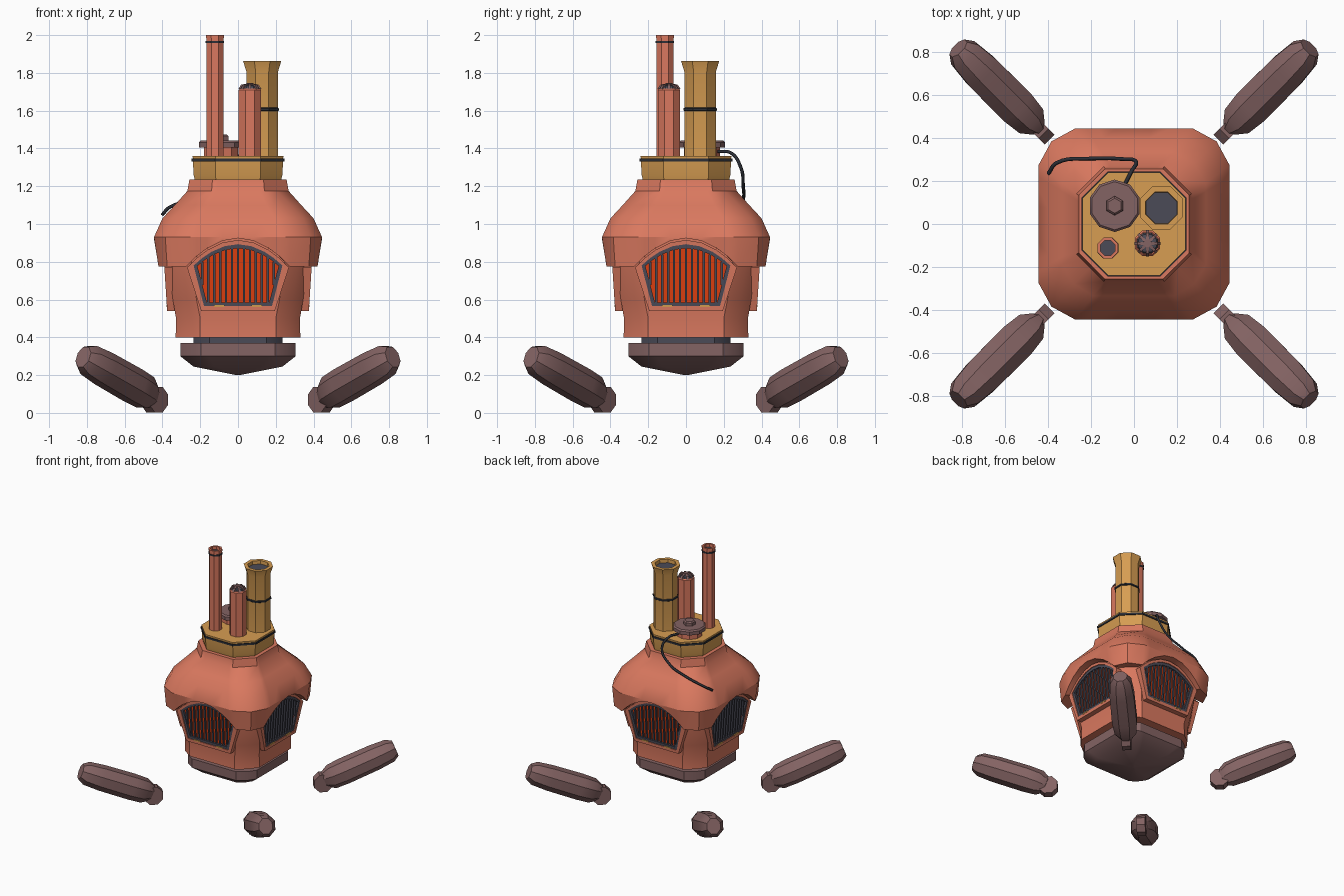
import bpy, bmesh, math
from mathutils import Matrix, Vector

cube = bpy.data.objects.get("Cube")
if cube:
    bpy.data.objects.remove(cube, do_unlink=True)


def material(name, r, g, b):
    m = bpy.data.materials.new(name)
    m.use_nodes = True
    m.diffuse_color = (r, g, b, 1)
    m.node_tree.nodes["Principled BSDF"].inputs["Base Color"].default_value = (r, g, b, 1)
    return m


TERRACOTTA = material("terracotta", .70, .19, .115)
BROWN = material("dusky_brown", .23, .125, .125)
GOLD = material("brass", .68, .34, .085)
GREY = material("slate_grey", .07, .07, .095)
BLACK = material("soot_black", .025, .028, .037)
GLOW = material("fire_red", .75, .05, .005)


def finish(name, bm, mat, matrix=Matrix()):
    bmesh.ops.recalc_face_normals(bm, faces=bm.faces)
    mesh = bpy.data.meshes.new(name)
    bm.to_mesh(mesh)
    bm.free()
    mesh.materials.append(mat)
    ob = bpy.data.objects.new(name, mesh)
    bpy.context.collection.objects.link(ob)
    ob.matrix_world = matrix
    bpy.ops.object.select_all(action='DESELECT')
    ob.select_set(True)
    bpy.context.view_layer.objects.active = ob
    bpy.ops.object.shade_smooth_by_angle(angle=math.radians(32))
    return ob


def add_loft(bm, rings, caps=True, closed=False):
    """Skin a row of rings that share a point count."""
    rows = [[bm.verts.new(p) for p in ring] for ring in rings]
    pairs = list(zip(rows, rows[1:])) + ([(rows[-1], rows[0])] if closed else [])
    n = len(rows[0])
    for a, b in pairs:
        for i in range(n):
            j = (i + 1) % n
            bm.faces.new((a[i], a[j], b[j], b[i]))
    if caps and not closed:
        bm.faces.new(rows[0])
        bm.faces.new(rows[-1])


def loft(name, rings, mat, matrix=Matrix(), **kw):
    bm = bmesh.new()
    add_loft(bm, rings, **kw)
    return finish(name, bm, mat, matrix)


def turned(name, profile, mat, x=0, y=0, sides=8, **kw):
    """Lathe a list of (radius, height)."""
    rings = [[(r * math.cos(math.tau * (i + .5) / sides),
               r * math.sin(math.tau * (i + .5) / sides), z) for i in range(sides)]
             for r, z in profile]
    return loft(name, rings, mat, Matrix.Translation((x, y, 0)), **kw)


STEPS = (-1, -.8, -.6, -.3, 0, .3, .6, .8, 1)


def section(half, side, corner, height):
    """Rounded square ring; height is a number or a function of the side position."""
    pts = []
    for k in range(4):
        turn = Matrix.Rotation(k * math.pi / 2, 3, 'Z')
        for s in STEPS:
            t = s * side
            z = height(t) if callable(height) else height
            pts.append(turn @ Vector((t, -half, z)))
        z = height(side) if callable(height) else height
        pts.append(turn @ Vector((corner, -corner, z)))
    return pts


# Base dish and its neck
loft("base_dish", [section(.01, .007, .009, .20), section(.235, .15, .2, .245),
                   section(.305, .195, .26, .30), section(.305, .195, .26, .37)], BROWN)
loft("base_neck", [section(.235, .15, .2, .36), section(.235, .15, .2, .41)], GREY)

# Furnace wall
loft("furnace_wall", [section(.33, .20, .275, .40), section(.328, .20, .275, .50),
                      section(.345, .22, .29, .60), section(.366, .245, .315, .78),
                      section(.372, .25, .32, .96)], TERRACOTTA)


# Hood, with its lower edge arched over each window
def arch(t):
    return max(.77, .925 - 2 * t * t)


hood = [section(.35, .26, .30, arch), section(.42, .275, .375, arch)]
for p in hood[1]:
    # Flare the lower edge outwards where the arch climbs
    if abs(abs(p.x) - .42) < 1e-4:
        p.x *= 1 + .06 * (p.z - .77) / .155
    elif abs(abs(p.y) - .42) < 1e-4:
        p.y *= 1 + .06 * (p.z - .77) / .155
for z, h, s, c in ((.93, .445, .275, .385), (1.03, .40, .24, .345), (1.10, .335, .19, .28),
                   (1.175, .268, .14, .205), (1.235, .257, .135, .196)):
    hood.append(section(h, s, c, z))
bm = bmesh.new()
add_loft(bm, hood, caps=False)
bmesh.ops.contextual_create(bm, geom=[e for e in bm.edges if all(v.co.z > 1.23 for v in e.verts)])
finish("hood", bm, TERRACOTTA)

# Brass collar with a dark band
loft("collar", [section(.225, .115, .17, 1.22), section(.235, .12, .178, 1.26),
                section(.24, .12, .18, 1.36)], GOLD)
loft("collar_band", [section(.245, .123, .184, 1.332), section(.245, .123, .184, 1.347)], BLACK)


# Windows: local front faces -y and leans out a little with height
def place(u, z, n):
    return (u, -(n + .065 * (z - .54)), z)


def outline(low_half, low_z, half, side_z, top_z, n):
    pts = [(s * half, top_z - (top_z - side_z) * s * s) for s in STEPS]
    pts += [(low_half, low_z), (-low_half, low_z)]
    return [place(u, z, n) for u, z in pts]


FRAME = (.195, .54, .27, .77, .915)
INNER = (.18, .565, .235, .78, .893)
PANE = (.165, .585, .215, .778, .872)


def ring(name, outer, inner, back, front, mat, matrix):
    loft(name, [outline(*outer, back), outline(*outer, front),
                outline(*inner, front), outline(*inner, back)], mat, matrix, closed=True)


for k, side in enumerate(("front", "left", "back", "right")):
    turn = Matrix.Rotation(k * math.pi / 2, 4, 'Z')
    ring(side + "_window_frame", FRAME, INNER, .30, .375, TERRACOTTA, turn)
    ring(side + "_window_lining", INNER, PANE, .30, .369, GREY, turn)
    loft(side + "_window_fire", [outline(*PANE, .31), outline(*PANE, .352)], GLOW, turn)
    bm = bmesh.new()
    for i in range(-6, 7):
        u = i * .0315
        top = .872 - .094 * (u / .215) ** 2
        low = .585 + max(0, abs(u) - .165) * 3.86
        rings = [[place(u + d, z, n) for d, z in
                  ((-.006, low), (.006, low), (.006, top), (-.006, top))] for n in (.345, .365)]
        add_loft(bm, rings)
    finish(side + "_window_bars", bm, GREY, turn)
    bm = bmesh.new()
    for u in (-.1, .1):
        add_loft(bm, [[place(u + d, z, n) for d, z in
                       ((-.028, .56), (.028, .56), (.028, .57), (-.028, .57))] for n in (.36, .377)])
    finish(side + "_window_catches", bm, GOLD, turn)

# Tall thin chimney
x, y = -.122, -.112
turned("tall_chimney", [(.049, 1.35), (.049, 1.985), (.052, 1.985), (.052, 2), (.037, 2), (.037, 1.95)],
       TERRACOTTA, x, y, caps=False)
turned("tall_chimney_soot", [(.04, 1.96), (.04, 1.975)], GREY, x, y)
turned("tall_chimney_band", [(.053, 1.958), (.053, 1.97)], BLACK, x, y)

# Short chimney with a slatted cap
x, y = .063, -.09
turned("short_chimney", [(.064, 1.35), (.064, 1.71), (.056, 1.718)], TERRACOTTA, x, y)
turned("short_chimney_cap", [(.054, 1.715), (.045, 1.73), (.02, 1.738)], GREY, x, y)
turned("short_chimney_button", [(.02, 1.73), (.018, 1.747)], BROWN, x, y)
bm = bmesh.new()
for k in range(8):
    spoke = Matrix.Rotation(k * math.tau / 8, 4, 'Z')
    add_loft(bm, [[spoke @ Vector((r, w, z)) for r, z in
                   ((.01, 1.715), (.061, 1.715), (.047, 1.737), (.01, 1.745))] for w in (-.007, .007)])
finish("short_chimney_slats", bm, BROWN, Matrix.Translation((x, y, 0)))

# Wide brass chimney with a flared mouth
x, y = .128, .075
turned("wide_chimney", [(.09, 1.35), (.09, 1.805), (.109, 1.862), (.08, 1.862), (.076, 1.80)],
       GOLD, x, y, caps=False)
turned("wide_chimney_soot", [(.079, 1.82), (.079, 1.835)], GREY, x, y)
turned("wide_chimney_band", [(.09, 1.598), (.096, 1.602), (.096, 1.612), (.09, 1.616)], BLACK, x, y)

# Lidded filler
x, y = -.09, .085
turned("filler_neck", [(.095, 1.35), (.095, 1.41)], TERRACOTTA, x, y, sides=10)
turned("filler_lid", [(.122, 1.405), (.122, 1.432), (.112, 1.442)], BROWN, x, y, sides=10)
turned("filler_knob", [(.045, 1.44), (.045, 1.465), (.035, 1.475)], BROWN, x, y, sides=6)

# Hanging cable
curve = bpy.data.curves.new("cable", 'CURVE')
curve.dimensions = '3D'
curve.bevel_depth = .009
curve.bevel_resolution = 1
curve.resolution_u = 6
path = ((-.05, .17, 1.385), (-.015, .24, 1.375), (.01, .29, 1.30), (-.06, .303, 1.20),
        (-.2, .305, 1.14), (-.36, .285, 1.09), (-.40, .235, 1.05))
spline = curve.splines.new('BEZIER')
spline.bezier_points.add(len(path) - 1)
for point, co in zip(spline.bezier_points, path):
    point.co = co
    point.handle_left_type = point.handle_right_type = 'AUTO'
curve.materials.append(BLACK)
bpy.context.collection.objects.link(bpy.data.objects.new("cable", curve))

# Four feet, each a tapered block on a hinge lug, pointing out and up
FOOT = ((0, .038, .06), (.06, .08, .088), (.16, .092, .092), (.40, .09, .09),
        (.52, .078, .082), (.565, .05, .058))
for k, corner in enumerate(("back_left", "back_right", "front_right", "front_left")):
    turn = Matrix.Rotation(math.radians(45 + 90 * k), 4, 'Z')
    tilt = turn @ Matrix.Translation((.635, 0, .085)) @ Matrix.Rotation(math.radians(-22), 4, 'Y')
    angles = [math.tau * (i + .5) / 8 for i in range(8)]
    loft(corner + "_foot", [[(s, w * math.cos(a) * 1.06, h * math.sin(a) * 1.06) for a in angles]
                            for s, w, h in FOOT], BROWN, tilt)
    lug = turn @ Matrix.Translation((.625, 0, .07))
    loft(corner + "_hinge_lug", [[(.074 * math.cos(a), w, .074 * math.sin(a)) for a in angles]
                                 for w in (-.032, .032)], BROWN, lug)
